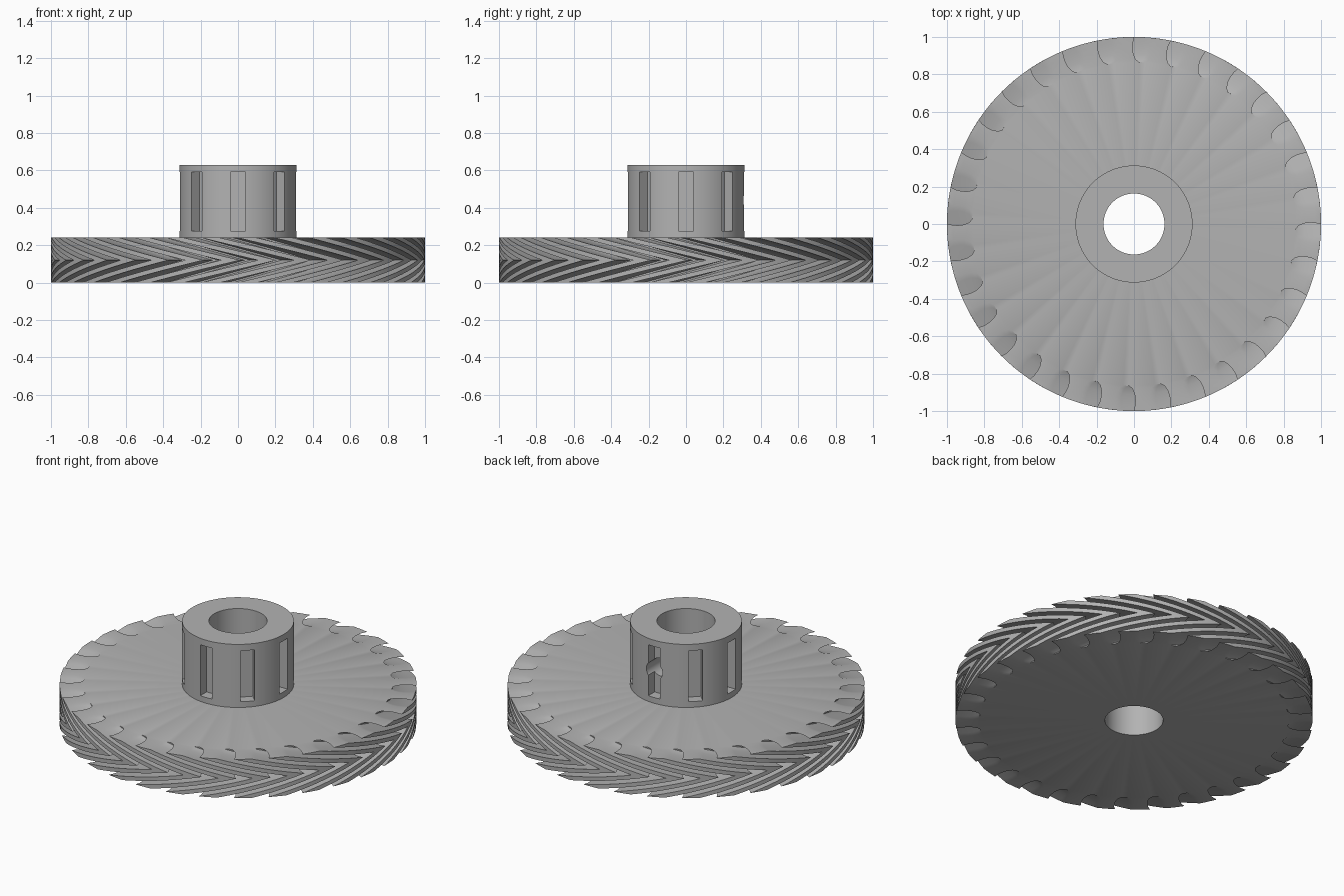
import bpy, bmesh, math
from mathutils import Matrix

if "Cube" in bpy.data.objects:
    bpy.data.objects.remove(bpy.data.objects["Cube"], do_unlink=True)

TEETH, HEIGHT, TWIST, LAYERS = 32, 0.24, 0.5, 16
BORE, HUB_R, HUB_TOP = 0.163, 0.313, 0.63
PITCH = math.tau / TEETH
SEGMENTS = 96

grey = bpy.data.materials.new("light_grey")
grey.use_nodes = True
grey.diffuse_color = (0.45, 0.45, 0.45, 1)
grey.node_tree.nodes["Principled BSDF"].inputs["Base Color"].default_value = (0.45, 0.45, 0.45, 1)


def add_object(name, bm):
    bmesh.ops.recalc_face_normals(bm, faces=bm.faces)
    mesh = bpy.data.meshes.new(name)
    bm.to_mesh(mesh)
    bm.free()
    obj = bpy.data.objects.new(name, mesh)
    bpy.context.collection.objects.link(obj)
    mesh.materials.append(grey)
    return obj


def activate(obj):
    bpy.ops.object.select_all(action="DESELECT")
    obj.select_set(True)
    bpy.context.view_layer.objects.active = obj


def cylinder(bm, radius, depth, matrix):
    bmesh.ops.create_cone(bm, cap_ends=True, segments=SEGMENTS, radius1=radius,
                          radius2=radius, depth=depth, matrix=matrix)


def cut(obj, cutter):
    cutter.hide_render = True
    mod = obj.modifiers.new("cut", "BOOLEAN")
    mod.operation, mod.solver, mod.object = "DIFFERENCE", "EXACT", cutter
    activate(obj)
    bpy.ops.object.modifier_apply(modifier=mod.name)
    bpy.data.objects.remove(cutter, do_unlink=True)


def loop_faces(bm, a, b):
    for i in range(len(a)):
        j = (i + 1) % len(a)
        bm.faces.new((a[i], a[j], b[j], b[i]))


def loop_edges(bm, loop):
    return [bm.edges.get((v, loop[i - 1])) or bm.edges.new((v, loop[i - 1]))
            for i, v in enumerate(loop)]


# Tooth gap: half width as a share of the pitch, and radius
half_gap = [(0.24, 1.0), (0.28, 0.97), (0.29, 0.94), (0.27, 0.91), (0.2, 0.88), (0.09, 0.866)]
gap = [(-u, r) for u, r in half_gap] + [(u, r) for u, r in reversed(half_gap)]
gap += [(0.42, 1.0), (0.58, 1.0)]
outline = [(math.pi / 2 + (k - 0.25 + u) * PITCH, r) for k in range(TEETH) for u, r in gap]

# Herringbone wheel: the outline twists one way, then back
bm = bmesh.new()
rings = []
for layer in range(-LAYERS, LAYERS + 1):
    t = layer / LAYERS
    turn = (1 - abs(t)) * TWIST
    z = HEIGHT / 2 * (1 + t)
    rings.append([bm.verts.new((r * math.cos(a + turn), r * math.sin(a + turn), z))
                  for a, r in outline])
for low, high in zip(rings, rings[1:]):
    loop_faces(bm, low, high)
bores = [[bm.verts.new((BORE * math.cos(i * math.tau / SEGMENTS),
                        BORE * math.sin(i * math.tau / SEGMENTS), z))
          for i in range(SEGMENTS)] for z in (0, HEIGHT)]
loop_faces(bm, *bores)
for ring, bore in ((rings[0], bores[0]), (rings[-1], bores[1])):
    bmesh.ops.triangle_fill(bm, use_beauty=True,
                            edges=loop_edges(bm, ring) + loop_edges(bm, bore))
wheel = add_object("herringbone_wheel", bm)

# Hub
bm = bmesh.new()
cylinder(bm, HUB_R, HUB_TOP - HEIGHT, Matrix.Translation((0, 0, (HUB_TOP + HEIGHT) / 2)))
hub = add_object("hub", bm)

# Hub bore
bm = bmesh.new()
cylinder(bm, BORE, 2, Matrix.Identity(4))
cut(hub, add_object("bore_cutter", bm))

# Eight slots around the hub
bm = bmesh.new()
for i in range(8):
    place = Matrix.Rotation(i * math.tau / 8, 4, "Z") @ Matrix.Translation((0.31, 0, 0.433))
    bmesh.ops.create_cube(bm, size=1, matrix=place @ Matrix.Diagonal((0.12, 0.08, 0.315, 1)))
cut(hub, add_object("slot_cutter", bm))

# Set screw hole at the back
bm = bmesh.new()
cylinder(bm, 0.055, 0.3, Matrix.Translation((0, 0.25, 0.44)) @ Matrix.Rotation(math.pi / 2, 4, "X"))
cut(hub, add_object("screw_hole_cutter", bm))

for obj in (wheel, hub):
    activate(obj)
    bpy.ops.object.shade_smooth_by_angle(angle=math.radians(30))
